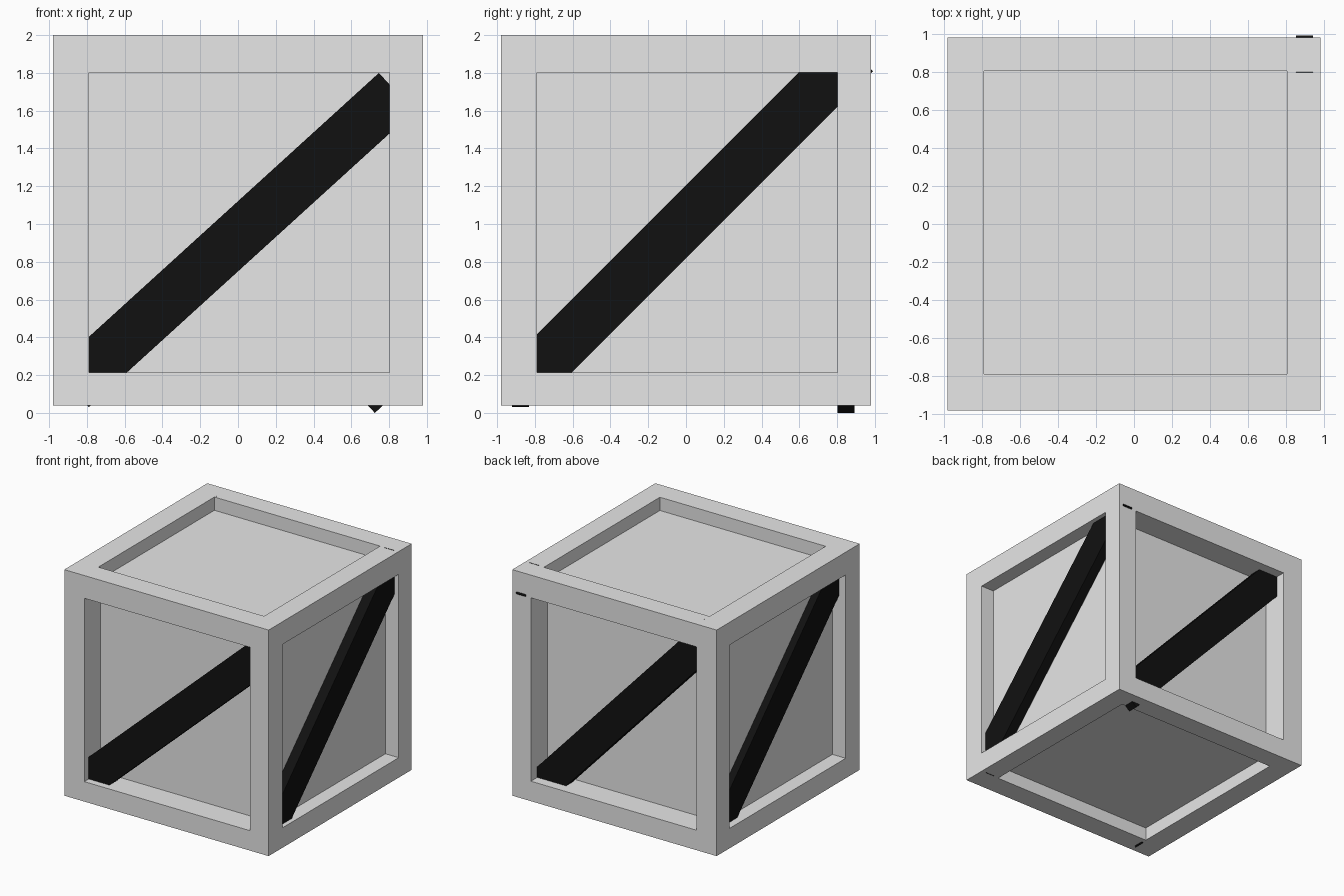
import bpy, bmesh
from math import radians
from mathutils import Vector

cube = bpy.data.objects.get("Cube")
if cube:
    bpy.data.objects.remove(cube, do_unlink=True)


def make_material(name, rgb):
    mat = bpy.data.materials.new(name)
    mat.use_nodes = True
    mat.diffuse_color = (*rgb, 1)
    mat.node_tree.nodes["Principled BSDF"].inputs["Base Color"].default_value = (*rgb, 1)
    return mat


grey = make_material("light_grey", (0.8, 0.8, 0.8))
black = make_material("near_black", (0.0055, 0.0055, 0.0055))


def add_object(name, bm, mat):
    mesh = bpy.data.meshes.new(name)
    bm.to_mesh(mesh)
    bm.free()
    mesh.materials.append(mat)
    obj = bpy.data.objects.new(name, mesh)
    bpy.context.collection.objects.link(obj)
    return obj


# Crate body: a cube whose six faces are inset and sunk into panels
OUTER = 0.98
OPENING = 0.795
PANEL = Vector((0.853, 0.755, 0.865))      # panel distance from the centre
SHIFT = Vector((0.007, 0.007, -0.012))     # the openings sit slightly off centre

bm = bmesh.new()
bmesh.ops.create_cube(bm, size=2 * OUTER)
bm.normal_update()
sides = []
for f in bm.faces:
    axis = max(range(3), key=lambda i: abs(f.normal[i]))
    sides.append((f, axis, 1 if f.normal[axis] > 0 else -1))
faces = [s[0] for s in sides]

for sink in (False, True):
    bmesh.ops.inset_individual(bm, faces=faces, thickness=0.05)
    for face, axis, sign in sides:
        for v in face.verts:
            for i in range(3):
                if i == axis:
                    v.co[i] = sign * (PANEL[i] if sink else OUTER)
                else:
                    v.co[i] = SHIFT[i] + (OPENING if v.co[i] > 0 else -OPENING)
bmesh.ops.recalc_face_normals(bm, faces=bm.faces)
body = add_object("crate_body", bm, grey)
body.location.z = 2 - OUTER


# Diagonal braces: one plank across each upright side
def brace(name, centre, length, width, angle, side):
    bm = bmesh.new()
    bmesh.ops.create_cube(bm, size=1)
    size = (0.09, length, width) if side else (length, 0.09, width)
    bmesh.ops.scale(bm, vec=size, verts=bm.verts)
    obj = add_object(name, bm, black)
    obj.location = centre
    obj.rotation_euler[0 if side else 1] = radians(angle)


brace("front_brace", (-0.022, -0.875, 0.915), 2.327, 0.275, -42.3, False)
brace("back_brace", (-0.03, 0.848, 1.0), 2.492, 0.265, 46.9, False)
brace("left_brace", (0.895, 0.008, 1.02), 2.505, 0.272, 45, True)
brace("right_brace", (-0.87, 0.0, 1.01), 2.46, 0.272, -45, True)
